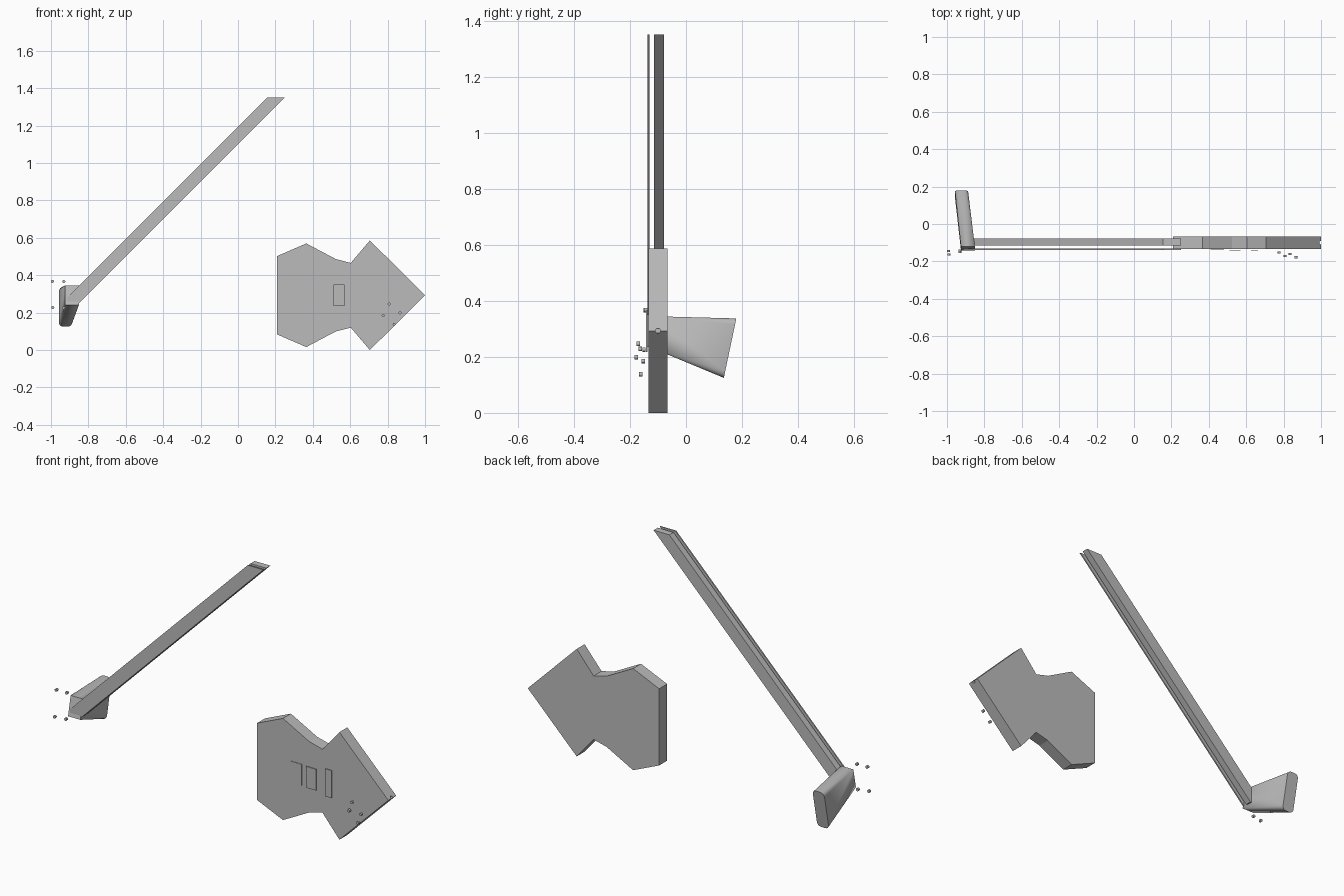
import bpy, bmesh, math
from mathutils import Vector

if "Cube" in bpy.data.objects:
    bpy.data.objects.remove(bpy.data.objects["Cube"], do_unlink=True)

grey = bpy.data.materials.new("plain_grey")
grey.use_nodes = True
grey.diffuse_color = (0.5, 0.5, 0.5, 1)
grey.node_tree.nodes["Principled BSDF"].inputs["Base Color"].default_value = (0.5, 0.5, 0.5, 1)


def finish(name, bm):
    bmesh.ops.recalc_face_normals(bm, faces=bm.faces)
    mesh = bpy.data.meshes.new(name)
    bm.to_mesh(mesh)
    bm.free()
    mesh.materials.append(grey)
    obj = bpy.data.objects.new(name, mesh)
    bpy.context.scene.collection.objects.link(obj)
    return obj


def slab(name, outline, y_front, y_back):
    """Extrude an x-z outline from y_front to y_back."""
    bm = bmesh.new()
    face = bm.faces.new([bm.verts.new((x, y_front, z)) for x, z in outline])
    new = bmesh.ops.extrude_face_region(bm, geom=[face])["geom"]
    verts = [v for v in new if isinstance(v, bmesh.types.BMVert)]
    bmesh.ops.translate(bm, verts=verts, vec=(0, y_back - y_front, 0))
    return finish(name, bm)


def rod(name, centre, radius, length, axis):
    bm = bmesh.new()
    bmesh.ops.create_cone(bm, cap_ends=True, segments=12, radius1=radius,
                          radius2=radius, depth=length)
    turn = Vector((0, 0, 1)).rotation_difference(Vector(axis)).to_matrix()
    bmesh.ops.rotate(bm, verts=bm.verts, matrix=turn)
    bmesh.ops.translate(bm, verts=bm.verts, vec=centre)
    obj = finish(name, bm)
    for p in obj.data.polygons:
        p.use_smooth = len(p.vertices) == 4
    obj.data.set_sharp_from_angle(angle=math.radians(40))
    return obj


# Body: symmetric outline about its middle height
mid = 0.293
half = [(0.208, 0.209), (0.365, 0.277), (0.524, 0.193), (0.603, 0.173), (0.705, 0.293)]
outline = [(x, mid + h) for x, h in half] + [(1.0, mid)]
outline += [(x, mid - h) for x, h in reversed(half)]
body = slab("body", outline, -0.134, -0.066)

# Strap hole drilled in the pointed end
drill = rod("strap_hole_cutter", (1.0, -0.1, mid), 0.009, 0.06, (1, 0, 0))
drill.hide_render = True
drill.hide_set(True)
cut = body.modifiers.new("strap_hole", 'BOOLEAN')
cut.operation = 'DIFFERENCE'
cut.solver = 'EXACT'
cut.object = drill

# Pickups and bridge: thin plates floating just off the body
for name, x0, x1, h, y in (("rear_pickup", 0.41, 0.48, 0.058, -0.137),
                           ("middle_pickup", 0.51, 0.57, 0.058, -0.143),
                           ("bridge", 0.625, 0.663, 0.075, -0.142)):
    slab(name, [(x0, mid - h), (x1, mid - h), (x1, mid + h), (x0, mid + h)], y, y + 0.004)

# Neck bar and separate fretboard strip, both at 45 degrees
neck_outline = [(-0.85, 0.25), (-0.915, 0.25), (-0.915, 0.28), (0.155, 1.35), (0.25, 1.35)]
slab("neck", neck_outline, -0.114, -0.078)
slab("fretboard", neck_outline, -0.138, -0.131)

# Headstock: square front flaring to a rounded, tilted back end
bm = bmesh.new()
for x in (-0.925, -0.851):
    for z in (0.24, 0.345):
        bm.verts.new((x, -0.142 + (z - 0.24) * 0.21, z))
r = 0.022
for cx, cz, start in ((-0.887 - r, 0.337 - r, 0), (-0.957 + r, 0.337 - r, 90),
                      (-0.957 + r, 0.125 + r, 180), (-0.887 - r, 0.125 + r, 270)):
    for i in range(5):
        a = math.radians(start + i * 22.5)
        z = cz + r * math.sin(a)
        bm.verts.new((cx + r * math.cos(a), 0.135 + (z - 0.125) * 0.21, z))
bmesh.ops.convex_hull(bm, input=bm.verts)
bmesh.ops.dissolve_limit(bm, angle_limit=math.radians(1), verts=bm.verts, edges=bm.edges)
head = finish("headstock", bm)
for p in head.data.polygons:
    p.use_smooth = True
head.data.set_sharp_from_angle(angle=math.radians(30))

# Loose tuning pegs and control knobs
pegs = [(-0.992, -0.145, 0.367), (-0.931, -0.143, 0.367),
        (-0.99, -0.163, 0.228), (-0.931, -0.15, 0.226)]
knobs = [(0.776, -0.153, 0.185), (0.808, -0.171, 0.246),
         (0.835, -0.161, 0.138), (0.866, -0.178, 0.199)]
for name, spots in (("tuning_peg", pegs), ("control_knob", knobs)):
    for i, spot in enumerate(spots):
        rod(f"{name}_{i + 1}", spot, 0.008, 0.012, (0, 1, 0))
